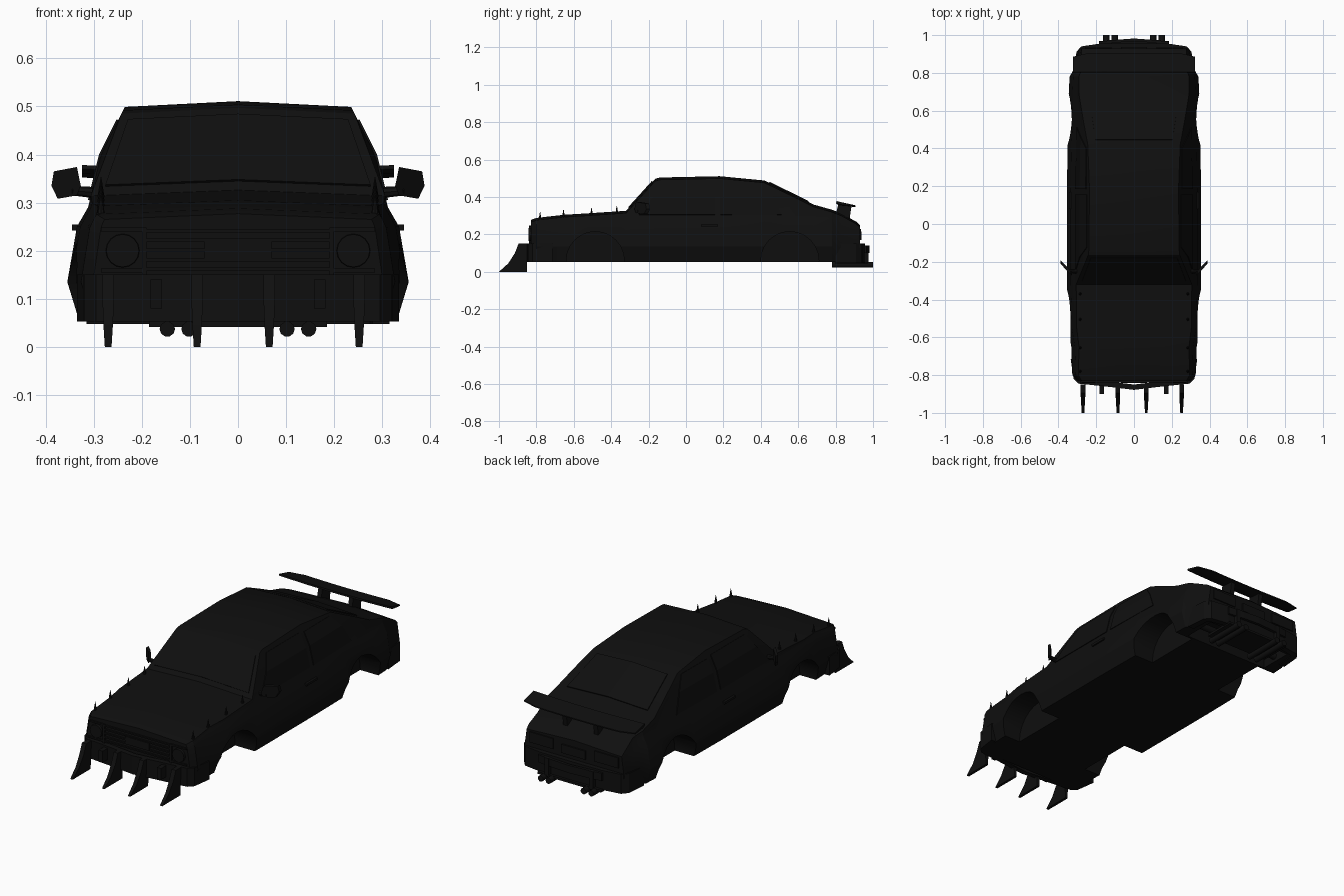
import bpy, bmesh, math
from mathutils import Vector

if "Cube" in bpy.data.objects:
    bpy.data.objects.remove(bpy.data.objects["Cube"])

def mat(name, v):
    m = bpy.data.materials.new(name)
    m.diffuse_color = (v, v, v, 1)
    m.use_nodes = True
    m.node_tree.nodes["Principled BSDF"].inputs["Base Color"].default_value = m.diffuse_color
    return m

BLACK = mat("matte black", 0.0048)

def add(name, verts, faces, smooth=None):
    me = bpy.data.meshes.new(name)
    me.from_pydata([tuple(v) for v in verts], [], faces)
    bm = bmesh.new(); bm.from_mesh(me)
    bmesh.ops.remove_doubles(bm, verts=bm.verts, dist=1e-5)
    bmesh.ops.recalc_face_normals(bm, faces=bm.faces)
    bm.to_mesh(me); bm.free()
    ob = bpy.data.objects.new(name, me)
    bpy.context.collection.objects.link(ob)
    me.materials.append(BLACK)
    bpy.ops.object.select_all(action='DESELECT')
    ob.select_set(True); bpy.context.view_layer.objects.active = ob
    if smooth:
        bpy.ops.object.shade_smooth_by_angle(angle=math.radians(smooth))
    return ob

def loft(name, rings, smooth=None):
    n = len(rings[0])
    v = [p for r in rings for p in r]
    f = [(i*n+j, i*n+(j+1) % n, (i+1)*n+(j+1) % n, (i+1)*n+j)
         for i in range(len(rings)-1) for j in range(n)]
    f += [tuple(range(n)), tuple(range((len(rings)-1)*n, len(rings)*n))]
    return add(name, v, f, smooth)

def prism(name, pts, axis, lo, hi):
    # extrude a 2D outline along one axis
    def put(p, h):
        q = list(p); q.insert(axis, h); return q
    return loft(name, [[put(p, lo) for p in pts], [put(p, hi) for p in pts]])

def box(name, x0, x1, y0, y1, z0, z1):
    return prism(name, [(x0, y0), (x1, y0), (x1, y1), (x0, y1)], 2, z0, z1)

def tube(name, a, b, ra, rb, n=10, smooth=40):
    a, b = Vector(a), Vector(b)
    q = (b-a).to_track_quat('Z', 'Y')
    ring = lambda c, r: [c + q @ Vector((r*math.cos(2*math.pi*i/n), r*math.sin(2*math.pi*i/n), 0)) for i in range(n)]
    return loft(name, [ring(a, ra), ring(b, rb)], smooth)

def interp(t, tab):
    if t <= tab[0][0]: return tab[0][1]
    for (a, p), (b, q) in zip(tab, tab[1:]):
        if t <= b: return p + (q-p)*(t-a)/(b-a)
    return tab[-1][1]

def sheet(name, rows, thick=0.006):
    n = len(rows[0])
    v = [p for r in rows for p in r]
    f = [(i*n+j, i*n+j+1, (i+1)*n+j+1, (i+1)*n+j) for i in range(len(rows)-1) for j in range(n-1)]
    ob = add(name, v, f)
    m = ob.modifiers.new("thickness", 'SOLIDIFY'); m.thickness = thick; m.offset = 0
    return ob

# body shell: stations of (y, width factor, top height)
ST = [(-.83, .85, .277), (-.80, .92, .288), (-.65, .935, .305), (-.55, .98, .311), (-.32, 1, .326),
      (-.165, 1, .497), (-.14, 1, .504), (.18, 1, .511), (.42, .99, .488), (.55, .965, .425),
      (.68, .975, .36), (.78, .96, .332), (.83, .88, .312), (.91, .84, .268), (.93, .82, .25)]
SIDE = [(.055, .33), (.135, .355), (.25, .335), (.29, .312), (.40, .285), (.50, .235)]
width = lambda y: interp(y, [(s[0], s[1]) for s in ST])
top = lambda y: interp(y, [(s[0], s[2]) for s in ST])
sx = lambda y, z: width(y)*interp(z, SIDE)

def section(y):
    zt = top(y)
    zb, zr = min(.29, zt-.025), zt-.012
    zm = .40 if zr > .405 else (zb+zr)/2
    half = [(sx(y, z), y, z) for z in (.053, .135, min(.25, zt-.04), zb, zm, zr)]
    return half + [(0, y, zt)] + [(-x, a, z) for x, a, z in reversed(half)]

body = loft("body_shell", [section(s[0]) for s in ST])

# wheel wells and the open rear underside
cutters = [box("underside_cutter", -.25, .25, .72, .90, -.1, .13)]
for y in (-.485, .555):
    for s in (-1, 1):
        cutters.append(tube("wheel_well_cutter", (s*.215, y, .06), (s*.5, y, .06), .155, .155, 24, None))
for c in cutters:
    m = body.modifiers.new("cut", 'BOOLEAN')
    m.operation = 'DIFFERENCE'; m.object = c; m.solver = 'EXACT'
    bpy.context.view_layer.objects.active = body
    bpy.ops.object.modifier_apply(modifier=m.name)
    bpy.data.objects.remove(c)
bpy.ops.object.select_all(action='DESELECT')
body.select_set(True)
bpy.ops.object.shade_smooth_by_angle(angle=math.radians(22))

# windscreen and rear window
def slope_window(name, ya, yb, trim):
    rows = []
    for t in (.1, .9):
        y = ya+(yb-ya)*t
        e0, e1 = Vector(section(ya)[5]), Vector(section(yb)[5])
        e = e0.lerp(e1, t)
        c = Vector((0, y, top(ya)+(top(yb)-top(ya))*t))
        r = c.lerp(e, trim)
        up = Vector((0, 0, .003))
        rows.append([r+up, c+up, Vector((-r.x, r.y, r.z))+up])
    sheet(name, rows)
slope_window("windscreen", -.32, -.165, .92)
slope_window("rear_window", .42, .68, .82)

# things that repeat on both sides
for s in (-1, 1):
    for nm, rows in (("front_side_window", [(.305, -.25, .155), (.40, -.175, .155), (.472, -.125, .155)]),
                     ("rear_side_window", [(.305, .185, .51), (.40, .185, .46), (.465, .185, .40)])):
        sheet(nm, [[(s*(sx(y, z)+.001), y, z) for y in (a, b)] for z, a, b in rows])
    # door handle
    x = sorted((s*.325, s*.345))
    box("door_handle", x[0], x[1], .08, .17, .242, .254)
    # wing mirror: slanted six-sided head on a stalk
    head = [(.327, .335), (.335, .315), (.375, .308), (.388, .335), (.383, .365), (.335, .374)]
    if s < 0: head = head
    loft("mirror_head", [[(s*x, -.265+(x-.33)*1.05+d, z) for x, z in head] for d in (-.008, .012)])
    tube("mirror_stalk", (s*.29, -.25, .32), (s*.345, -.25, .325), .012, .010, 8)
    # bonnet spikes
    for y in (-.78, -.655, -.505, -.37):
        z = top(y)-.02
        tube("bonnet_spike", (s*.285, y, z), (s*.285, y, top(y)+.03), .009, .0008, 8)
    # headlight surround, lens and indicator
    tube("headlight", (s*.24, -.82, .20), (s*.24, -.842, .20), .036, .034, 16)
    x = sorted((s*.195, s*.285))
    for z in (.155, .24):
        box("headlight_frame", x[0], x[1], -.838, -.82, z, z+.008)
    box("grille_post", s*.195-.005, s*.195+.005, -.84, -.82, .15, .248)
    # tail light
    x = sorted((s*.12, s*.26))
    box("tail_light", x[0], x[1], .92, .936, .175, .23)
    # exhaust pipes
    for x in (.102, .147):
        tube("exhaust_pipe", (s*x, .78, .037), (s*x, 1.0, .037), .016, .016, 10)
    # bumper brackets
    box("front_bracket", s*.17-.012, s*.17+.012, -.90, -.84, .08, .14)
    box("rear_bracket", s*.13-.012, s*.13+.012, .93, .975, .05, .14)
    # wing post
    prism("wing_post", [(.815, .365), (.885, .352), (.875, .285), (.80, .305)], 0, s*.09-.012, s*.09+.012)

# grille bars
for i in range(5):
    z = .158+i*.02
    box("grille_bar", -.19, .19, -.838, -.82, z, z+.007)
box("grille_badge_panel", -.07, .07, -.841, -.82, .18, .22)

# bumpers, mirrored outlines seen from above
def bumper(name, outer, inner, z0, z1):
    pts = outer + [(-x, y) for x, y in reversed(outer) if x]
    back = inner + [(-x, y) for x, y in reversed(inner) if x]
    rows = [(p, q) for p, q in zip(pts, back)]
    loft(name, [[(p[0], p[1], z0), (p[0], p[1], z1), (q[0], q[1], z1), (q[0], q[1], z0)] for p, q in rows])
bumper("front_bumper", [(.335, -.715), (.32, -.82), (.295, -.845), (.15, -.86), (0, -.878)],
       [(.31, -.715), (.295, -.80), (.28, -.82), (.15, -.832), (0, -.85)], .053, .15)
bumper("rear_bumper", [(.315, .80), (.305, .91), (.28, .94), (.18, .955), (0, .957)],
       [(.28, .80), (.275, .90), (.26, .91), (.18, .925), (0, .925)], .048, .15)
bumper("rear_guard_bar", [(.185, .965), (.10, .975), (0, .982)], [(.185, .95), (.10, .96), (0, .967)], .10, .14)
box("rear_lower_lip", -.185, .185, .80, .97, .041, .053)
box("number_plate", -.07, .07, .92, .938, .17, .215)
tube("rear_axle", (-.25, .80, .085), (.25, .80, .085), .018, .018)

# ram blades on the front bumper
for x in (-.27, -.085, .065, .252):
    prof = [(-.85, .0), (-.85, .15), (-.895, .15), (-.915, .10), (-.95, .045), (-1.0, 0)]
    w = lambda z: .007+.005*min(1, z/.08)
    loft("ram_blade", [[(x+k*w(z), y, z) for y, z in prof] for k in (-1, 1)])

# rear wing, slightly bowed
rings = []
for i in range(-4, 5):
    x, d = i*.081, -.006*(abs(i)/4)**2
    k = .8 if abs(i) == 4 else 1
    rings.append([(x, y, z-d) for y, z in ((.805, .372), (.805+.1*k, .352), (.805+.1*k, .346), (.82, .354), (.803, .364))])
loft("rear_wing", rings, 30)
